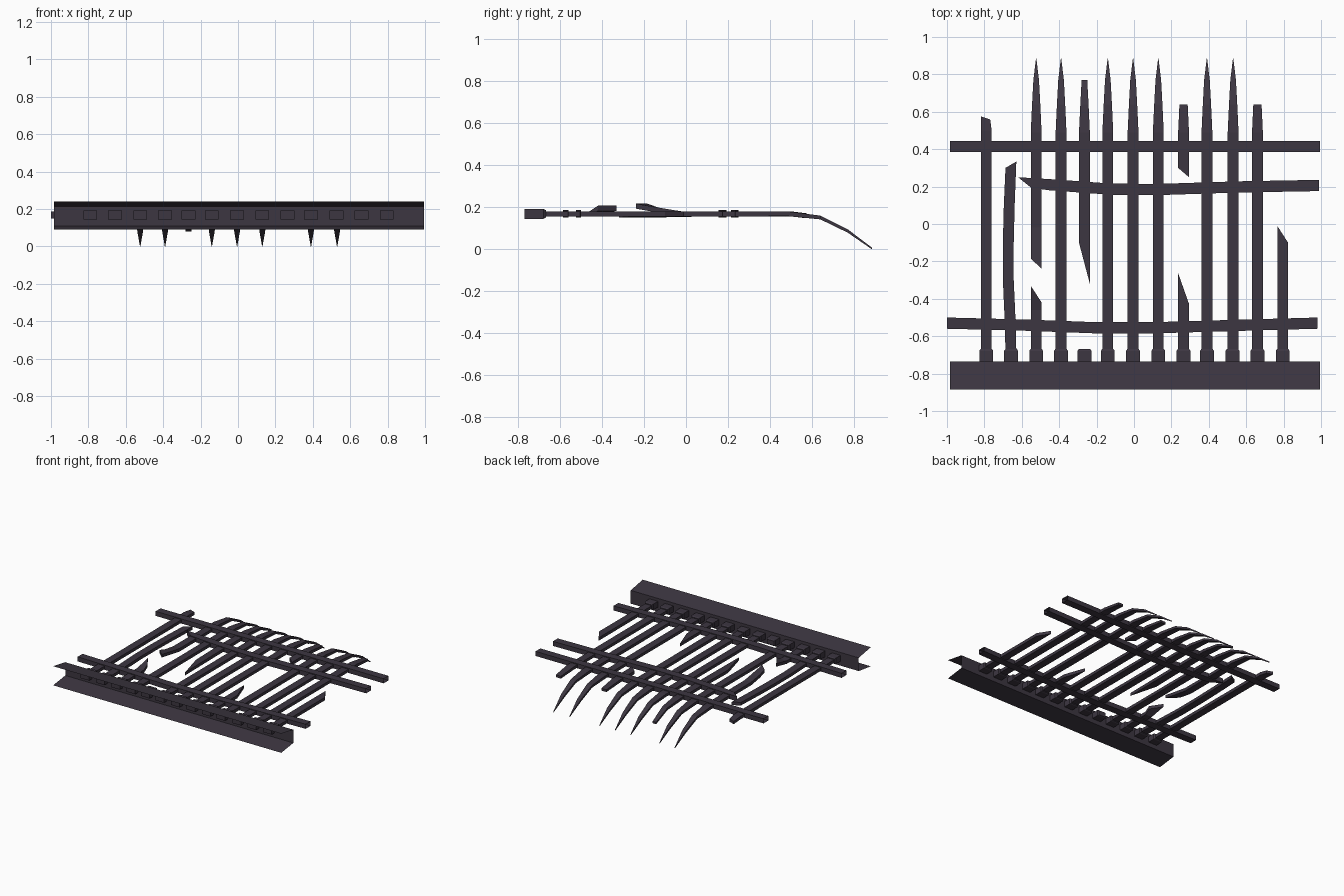
import bpy, bmesh

if "Cube" in bpy.data.objects:
    bpy.data.objects.remove(bpy.data.objects["Cube"])

iron = bpy.data.materials.new("dark_iron")
iron.diffuse_color = (0.046, 0.037, 0.053, 1)
iron.use_nodes = True
iron.node_tree.nodes["Principled BSDF"].inputs["Base Color"].default_value = iron.diffuse_color


def finish(name, bm, fix=True):
    if fix:
        bmesh.ops.recalc_face_normals(bm, faces=bm.faces[:])
    me = bpy.data.meshes.new(name)
    bm.to_mesh(me)
    bm.free()
    me.materials.append(iron)
    ob = bpy.data.objects.new(name, me)
    bpy.context.collection.objects.link(ob)
    return ob


def strip(name, stations, along_y=True, caps=True):
    """Flat bar; station = (along, side, half_width, z, half_thick, slant)."""
    bm = bmesh.new()
    rings = []
    for a, s, w, z, t, k in stations:
        ring = []
        for sx, sz in ((-1, -1), (1, -1), (1, 1), (-1, 1)):
            p, q = a - sx * k, s + sx * w
            co = (q, p, z + sz * t) if along_y else (p, q, z + sz * t)
            ring.append(bm.verts.new(co))
        rings.append(ring)
    for r0, r1 in zip(rings, rings[1:]):
        for i in range(4):
            j = (i + 1) % 4
            bm.faces.new((r0[i], r0[j], r1[j], r1[i]))
    if caps:
        bm.faces.new(rings[0])
        bm.faces.new(rings[-1])
    return finish(name, bm)


W, Z, T = 0.029, 0.168, 0.012
BASE = -0.72
# curved pointed end: along, half width, z, half thickness
TIP = [(0.49, 0.029, 0.168, 0.011), (0.64, 0.022, 0.151, 0.009),
       (0.77, 0.015, 0.087, 0.008), (0.885, 0.001, 0.004, 0.004)]


def st(y, x, z=Z, k=0.0):
    return (y, x, W, z, T, k)


def tip(x, count=4):
    return [(y, x, w, z, t, 0) for y, w, z, t in TIP[:count]]


# whole pointed bars
for x in (-0.39, -0.14, -0.005, 0.13, 0.39, 0.53):
    strip("pointed_bar", [st(BASE, x)] + tip(x))

# bars with snapped tips or middles
strip("outer_left_bar", [st(BASE, -0.79), st(0.50, -0.79),
                         (0.567, -0.793, 0.024, 0.16, 0.011, 0.008)])
strip("bent_bar", [st(BASE, -0.657), st(-0.5, -0.663), st(-0.3, -0.672),
                   st(-0.1, -0.672), st(0.1, -0.667), st(0.317, -0.658, Z, -0.017)])
strip("snapped_bar_upper", [st(-0.212, -0.523, 0.205, 0.027), st(-0.13, -0.523, 0.186),
                            st(-0.02, -0.523)] + tip(-0.523))
strip("snapped_bar_stub", [st(BASE, -0.523), st(-0.46, -0.523),
                           st(-0.375, -0.523, 0.195, 0.045)])
strip("hanging_bar", [st(-0.21, -0.265, 0.164, 0.11), st(0.1, -0.265)] + tip(-0.265, 3))
strip("short_bar_upper", [st(0.275, 0.265, Z, 0.025)] + tip(0.265, 2))
strip("short_bar_stub", [st(BASE, 0.265), st(-0.46, 0.265), st(-0.345, 0.265, Z, 0.082)])
strip("blunt_bar", [st(BASE, 0.66)] + tip(0.66, 2))
strip("outer_right_bar", [st(BASE, 0.795), st(-0.055, 0.795, Z, 0.045)])

# cross rails, hollow with open ends
R = (0.03, 0.168, 0.018)
strip("upper_rail", [(-0.985, 0.415, *R, 0), (0.995, 0.415, *R, 0)], False, False)
strip("middle_rail", [(-0.585, 0.222, 0.028, *R[1:], 0.035), (-0.45, 0.21, *R, 0),
                      (-0.12, 0.186, *R, 0), (0.12, 0.184, *R, 0),
                      (0.55, 0.198, *R, 0), (0.99, 0.206, *R, 0)], False, False)
strip("lower_rail", [(-1.0, -0.53, *R, 0), (-0.6, -0.54, *R, 0), (-0.2, -0.555, *R, 0),
                     (0.1, -0.555, *R, 0), (0.55, -0.542, *R, 0),
                     (0.98, -0.53, *R, 0)], False, False)

# sockets holding the bars
for x in (-0.79, -0.657, -0.523, -0.39, -0.265, -0.14, -0.005,
          0.13, 0.265, 0.39, 0.527, 0.66, 0.795):
    strip("bar_socket", [(-0.77, x, 0.037, 0.168, 0.023, 0),
                         (-0.678, x, 0.037, 0.168, 0.023, 0),
                         (-0.668, x, 0.030, 0.168, 0.018, 0)])

# base channel: thin sheet, open to the front
bm = bmesh.new()
profile = [(-0.885, 0.24), (-0.735, 0.214), (-0.735, 0.11), (-0.885, 0.09)]
ends = [[bm.verts.new((x, y, z)) for y, z in profile] for x in (-0.985, 0.995)]
for i in range(3):
    bm.faces.new((ends[0][i], ends[1][i], ends[1][i + 1], ends[0][i + 1]))
for f in bm.faces:
    f.normal_update()
if bm.faces[:][0].normal.z < 0:
    bmesh.ops.reverse_faces(bm, faces=bm.faces[:])
finish("base_channel", bm, False)
